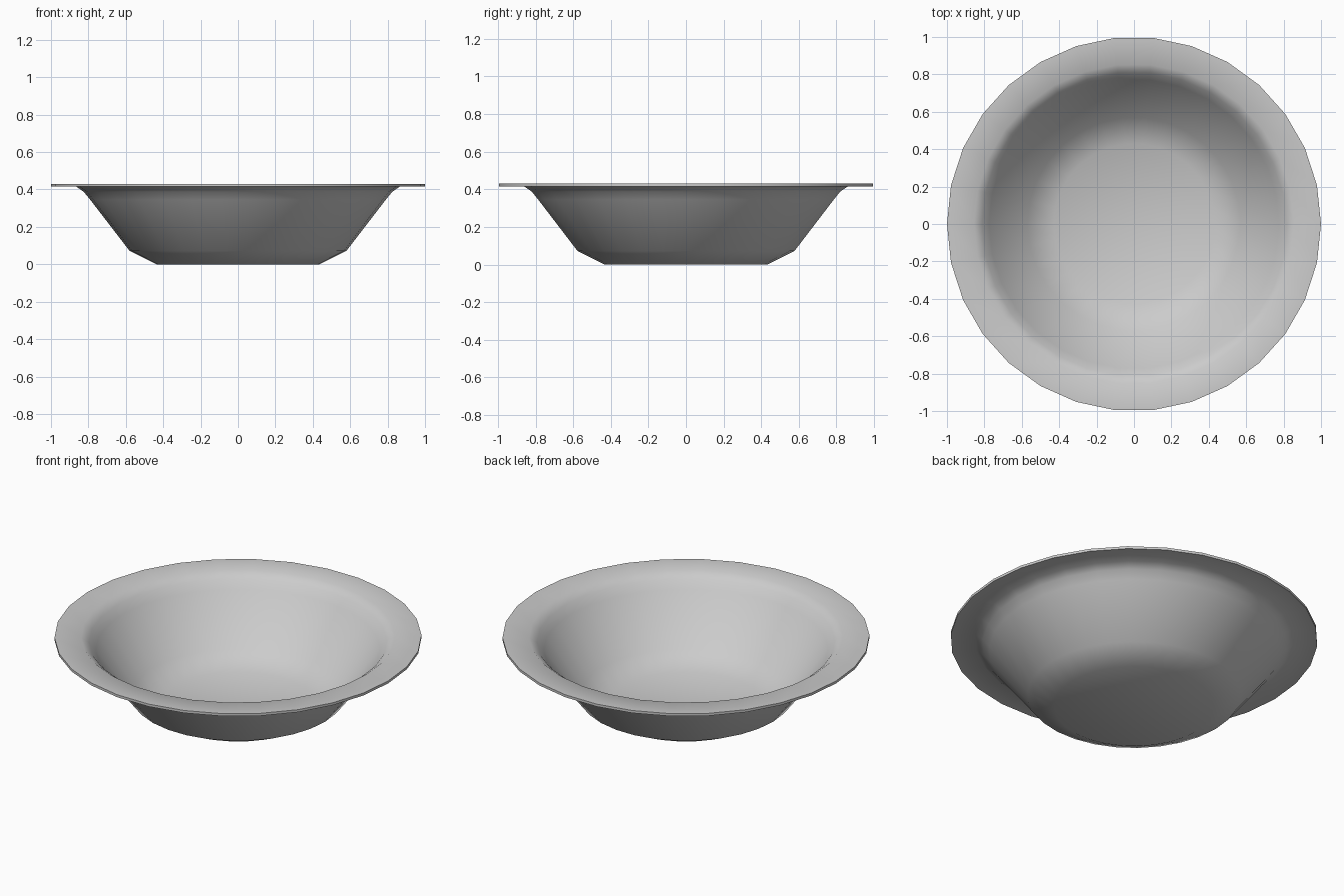
import bpy
import bmesh
from math import cos, sin, tau, radians

default_cube = bpy.data.objects.get("Cube")
if default_cube:
    bpy.data.objects.remove(default_cube, do_unlink=True)

SIDES = 30

# Closed shell section (radius, height): under the foot, out to the lip, back inside
PROFILE = [
    (0, 0), (0.435, 0), (0.58, 0.072), (0.79, 0.345), (0.825, 0.388),
    (0.865, 0.415), (1, 0.415),
    (1, 0.43), (0.855, 0.43), (0.812, 0.398), (0.775, 0.352),
    (0.57, 0.086), (0.43, 0.015), (0, 0.015),
]


def make_material(name, color):
    mat = bpy.data.materials.new(name)
    mat.use_nodes = True
    mat.diffuse_color = color
    mat.node_tree.nodes["Principled BSDF"].inputs["Base Color"].default_value = color
    return mat


def lathe(name, profile, mat):
    """Turn a profile around the z axis."""
    bm = bmesh.new()
    rings = []
    for r, z in profile:
        count = SIDES if r else 1
        rings.append([bm.verts.new((r * cos(tau * i / SIDES), r * sin(tau * i / SIDES), z))
                      for i in range(count)])
    for a, b in zip(rings, rings[1:]):
        for i in range(SIDES):
            j = (i + 1) % SIDES
            corners = [a[i % len(a)], a[j % len(a)], b[j % len(b)], b[i % len(b)]]
            bm.faces.new(list(dict.fromkeys(corners)))
    bmesh.ops.recalc_face_normals(bm, faces=bm.faces)
    mesh = bpy.data.meshes.new(name)
    bm.to_mesh(mesh)
    bm.free()
    mesh.materials.append(mat)
    obj = bpy.data.objects.new(name, mesh)
    bpy.context.collection.objects.link(obj)
    return obj


# Bowl with a wide flat rim
bowl = lathe("bowl", PROFILE, make_material("light grey", (0.6, 0.6, 0.6, 1)))
bpy.ops.object.select_all(action="DESELECT")
bowl.select_set(True)
bpy.context.view_layer.objects.active = bowl
bpy.ops.object.shade_smooth_by_angle(angle=radians(60))
